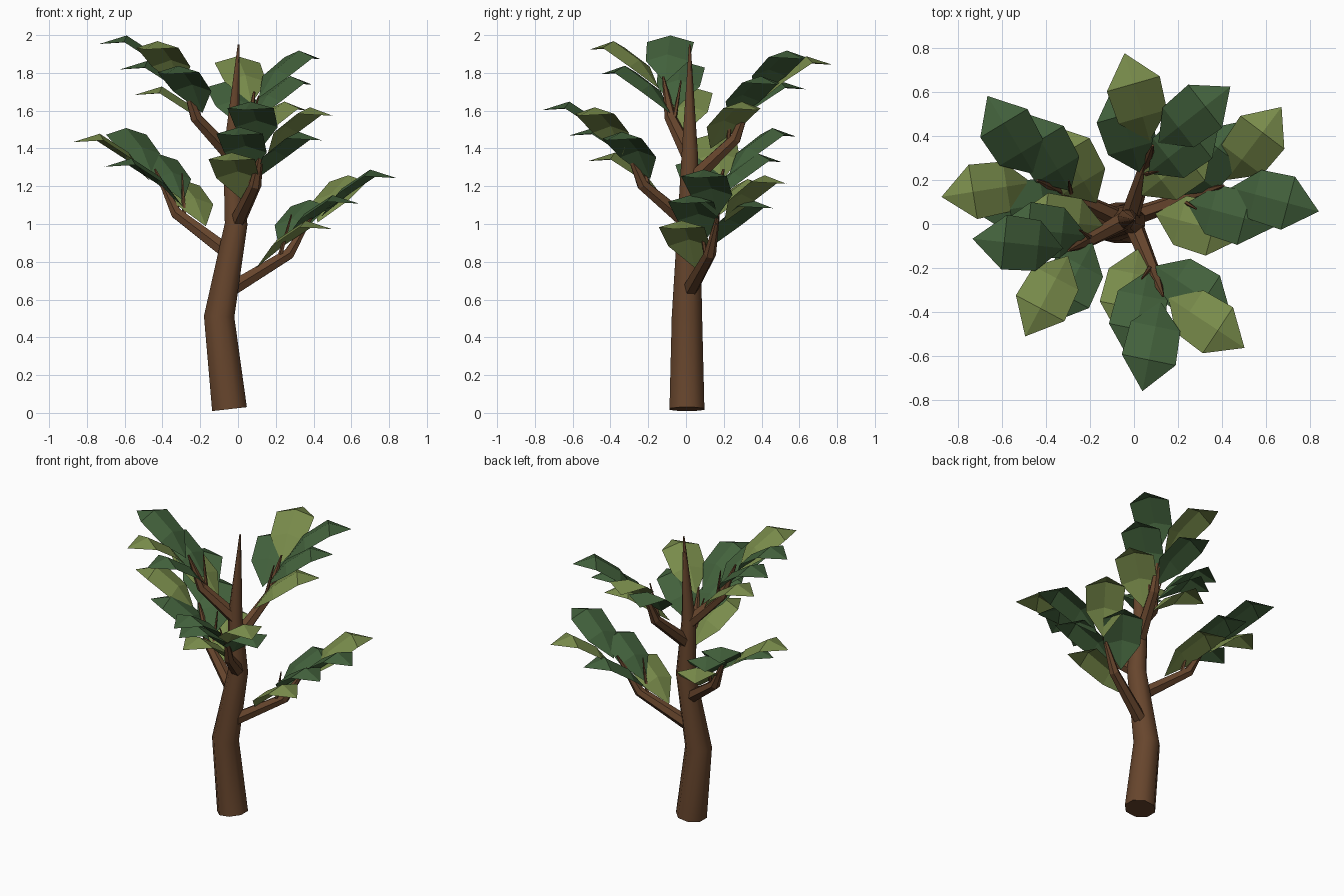
import bpy, math
from mathutils import Vector

if "Cube" in bpy.data.objects:
    bpy.data.objects.remove(bpy.data.objects["Cube"])


def material(name, rgb):
    m = bpy.data.materials.new(name)
    m.diffuse_color = (*rgb, 1)
    m.use_nodes = True
    m.node_tree.nodes["Principled BSDF"].inputs["Base Color"].default_value = m.diffuse_color
    return m


BARK = material("bark", (0.135, 0.06, 0.026))
GREEN = material("leaf_green", (0.055, 0.12, 0.045))
LIGHT = material("leaf_light", (0.19, 0.26, 0.07))


def make(name, verts, faces, mat, smooth=False):
    me = bpy.data.meshes.new(name)
    me.from_pydata([tuple(v) for v in verts], [], faces)
    me.materials.append(mat)
    for p in me.polygons:
        p.use_smooth = smooth and len(p.vertices) == 4
    ob = bpy.data.objects.new(name, me)
    bpy.context.collection.objects.link(ob)
    return ob


def tube(name, pts, radii, n, smooth=False):
    """Tapered tube whose rings stand across the path."""
    pts = [Vector(p) for p in pts]
    verts, faces = [], []
    ref = Vector((0, 1, 0)) if abs((pts[-1] - pts[0]).normalized().y) < 0.5 else Vector((1, 0, 0))
    for i, p in enumerate(pts):
        t = (pts[min(i + 1, len(pts) - 1)] - pts[max(i - 1, 0)]).normalized()
        a = ref.cross(t).normalized()
        b = t.cross(a)
        for k in range(n):
            ang = 2 * math.pi * (k + 0.5) / n
            verts.append(p + (a * math.cos(ang) + b * math.sin(ang)) * radii[i])
    for i in range(len(pts) - 1):
        for k in range(n):
            j = (k + 1) % n
            faces.append((i * n + k, i * n + j, (i + 1) * n + j, (i + 1) * n + k))
    faces.append(tuple(reversed(range(n))))
    faces.append(tuple(range((len(pts) - 1) * n, len(pts) * n)))
    return make(name, verts, faces, BARK, smooth)


def leaf(name, base, az, mat):
    """Arched leaf folded along its middle: base point, two wide rows, drooping tip."""
    f = Vector((math.cos(az), math.sin(az), 0))
    s = Vector((-f.y, f.x, 0))
    up = Vector((0, 0, 1))
    verts = [base]
    for d, w, h in ((0.115, 0.115, 0.15), (0.27, 0.125, 0.25)):
        for q in (-1, 0, 1):
            verts.append(base + f * d + s * w * q + up * (h - 0.035 * abs(q)))
    verts.append(base + f * 0.415 + up * 0.205)
    faces = [(0, 1, 2), (0, 2, 3), (1, 4, 5, 2), (2, 5, 6, 3), (4, 7, 5), (5, 7, 6)]
    return make(name, verts, faces, mat)


# Trunk with a bend and a pointed top
TRUNK = [(-0.045, 0.005, 0.02), (-0.1, 0.005, 0.51), (-0.01, 0.015, 1.0),
         (-0.035, 0.02, 1.38), (0.003, 0.02, 1.95)]
tube("trunk", TRUNK, [0.1, 0.087, 0.065, 0.046, 0.005], 8, True)


def trunk_at(z):
    for a, b in zip(TRUNK, TRUNK[1:]):
        if a[2] <= z <= b[2]:
            return Vector(a).lerp(Vector(b), (z - a[2]) / (b[2] - a[2]))


# Branches spiral up the trunk: azimuth, base height, reach, end height
BRANCHES = [(19, 0.63, 0.54, 1.09), (155, 0.84, 0.465, 1.31), (-67.5, 1.0, 0.39, 1.45),
            (72, 1.22, 0.375, 1.72), (208, 1.36, 0.315, 1.80)]
# Leaves on each branch: side, setback as share of reach, drop, material
LEAVES = [(-1, 0.67, 0.27, LIGHT), (1, 0.41, 0.16, GREEN), (-1, 0.39, 0.135, GREEN),
          (1, 0.01, 0.03, LIGHT), (-1, 0.0, 0.0, GREEN)]

for i, (deg, z0, reach, z1) in enumerate(BRANCHES, 1):
    az = math.radians(deg)
    u = Vector((math.cos(az), math.sin(az), 0))
    v = Vector((-u.y, u.x, 0))
    root = trunk_at(z0)
    rise = Vector((0, 0, z1 - z0))
    kink = root + u * reach * 0.68 + rise * 0.46
    end = root + u * reach + rise
    tip = end - u * reach * 0.05 - Vector((0, 0, 0.02))
    tube(f"branch_{i}", [root, kink, tip], [0.045, 0.033, 0.006], 6)
    for j, (side, back, drop, mat) in enumerate(LEAVES, 1):
        base = end - u * reach * back - Vector((0, 0, drop + 0.052)) + v * side * 0.02
        leaf(f"leaf_{i}_{j}", base, az + side * math.radians(34), mat)
    # Thin side twig under the inner leaves
    start = root.lerp(kink, 0.85)
    tube(f"twig_{i}", [start, end - u * reach * 0.33 - v * 0.06 - Vector((0, 0, 0.04))],
         [0.014, 0.004], 5)
